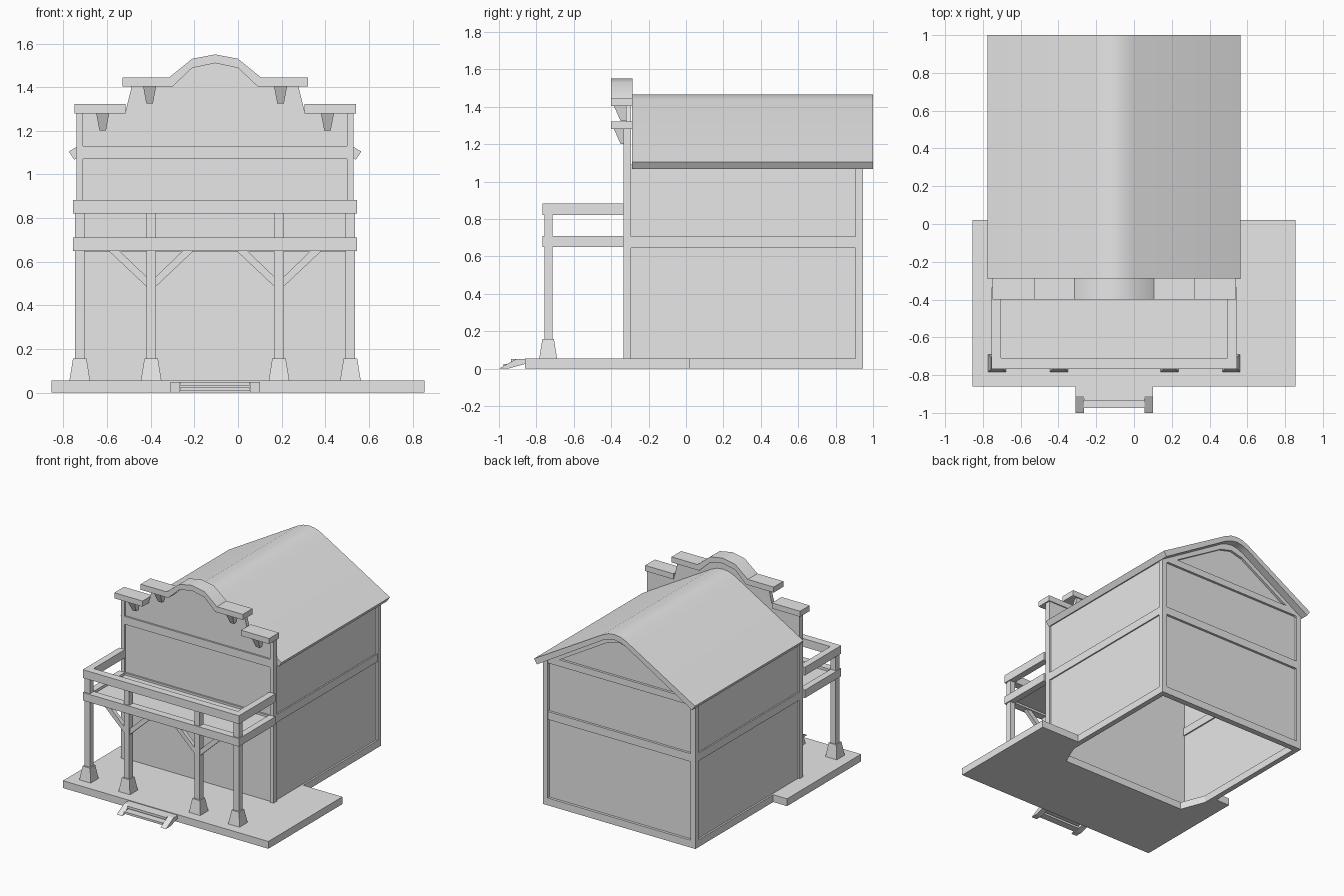
import bpy
import bmesh
from mathutils import Vector

if "Cube" in bpy.data.objects:
    bpy.data.objects.remove(bpy.data.objects["Cube"])

CX = -0.105            # centre line of the house
FLOOR = 0.055          # top of the porch platform

grey = bpy.data.materials.new("plain_grey")
grey.use_nodes = True
grey.diffuse_color = (0.8, 0.8, 0.8, 1)
grey.node_tree.nodes["Principled BSDF"].inputs["Base Color"].default_value = (0.8, 0.8, 0.8, 1)


def finish(name, bm, smooth=False):
    bmesh.ops.recalc_face_normals(bm, faces=bm.faces)
    mesh = bpy.data.meshes.new(name)
    bm.to_mesh(mesh)
    bm.free()
    mesh.materials.append(grey)
    obj = bpy.data.objects.new(name, mesh)
    bpy.context.collection.objects.link(obj)
    if smooth:
        bpy.ops.object.select_all(action='DESELECT')
        obj.select_set(True)
        bpy.context.view_layer.objects.active = obj
        bpy.ops.object.shade_smooth_by_angle(angle=0.6)
    return obj


def prism(name, outline, axis, start, end, smooth=False):
    """Extrude a 2D outline along x, y or z; x is measured from the centre line."""
    def place(a, b, depth):
        p = {'x': (depth, a, b), 'y': (a, depth, b), 'z': (a, b, depth)}[axis]
        return Vector(p) + Vector((CX, 0, 0))
    bm = bmesh.new()
    face = bm.faces.new([bm.verts.new(place(a, b, start)) for a, b in outline])
    ext = bmesh.ops.extrude_face_region(bm, geom=[face])
    shift = place(0, 0, end) - place(0, 0, start)
    bmesh.ops.translate(bm, vec=shift,
                        verts=[v for v in ext['geom'] if isinstance(v, bmesh.types.BMVert)])
    return finish(name, bm, smooth)


def box(name, x, y, z):
    return prism(name, [(x[0], y[0]), (x[1], y[0]), (x[1], y[1]), (x[0], y[1])], 'z', *z)


def mirrored(half):
    """Complete an outline that runs from the right end towards the centre."""
    return half + [(-x, z) for x, z in reversed(half) if x]


def taper(name, x, y, z, bottom, top):
    """Four-sided block whose two ends differ in size; x, y are centre points per end."""
    bm = bmesh.new()
    rings = []
    for h, (w, d), yc in ((z[0], bottom, y[0]), (z[1], top, y[1])):
        rings.append([bm.verts.new((CX + x + sx * w / 2, yc + sy * d / 2, h))
                      for sx, sy in ((-1, -1), (1, -1), (1, 1), (-1, 1))])
    bm.faces.new(rings[0])
    bm.faces.new(rings[1])
    for i in range(4):
        j = (i + 1) % 4
        bm.faces.new((rings[0][i], rings[0][j], rings[1][j], rings[1][i]))
    return finish(name, bm)


SIDES = ((1, "left"), (-1, "right"))


def span(s, a, b):
    return (min(s * a, s * b), max(s * a, s * b))


# Porch platform, notched where it meets the open underside of the house
platform = [(-0.855, -0.86), (0.855, -0.86), (0.855, 0.02), (0.53, 0.02), (0.42, -0.24),
            (-0.63, -0.24), (-0.73, 0.02), (-0.855, 0.02)]
prism("porch_platform", [(x - CX, y) for x, y in platform], 'z', 0, FLOOR)

# Front steps
stringer = [(-1.0, 0), (-0.91, 0.05), (-0.86, 0.05), (-0.86, 0.025), (-0.95, 0)]
for s, side in SIDES:
    prism(side + "_step_stringer", stringer, 'x', *span(s, 0.16, 0.205))
box("lower_tread", (-0.16, 0.16), (-0.975, -0.92), (0.008, 0.024))
box("upper_tread", (-0.16, 0.16), (-0.935, -0.86), (0.032, 0.05))

# House walls: thin panels framed by posts and beams
for s, side in SIDES:
    box(side + "_wall", span(s, 0.605, 0.622), (-0.31, 0.92), (0, 1.09))
    box(side + "_sill", span(s, 0.595, 0.635), (-0.295, 0.945), (0, FLOOR))
    box(side + "_floor_beam", span(s, 0.595, 0.632), (-0.295, 0.905), (0.645, 0.705))
    box(side + "_back_post", span(s, 0.595, 0.635), (0.905, 0.945), (0, 1.09))
    box(side + "_front_post", span(s, 0.605, 0.635), (-0.335, -0.295), (0, 1.28))
gable = mirrored([(0.61, 0), (0.61, 1.095), (0.1, 1.40)])
prism("back_wall", gable, 'y', 0.908, 0.925)
box("back_sill", (-0.6, 0.6), (0.9, 0.945), (0, FLOOR))
for name, z in (("back_floor_beam", (0.645, 0.705)), ("back_tie_beam", (1.07, 1.12))):
    box(name, (-0.6, 0.6), (0.9, 0.943), z)

# Roof: one bent slab with a rounded ridge, and rafters under the back gable
top = [(0.67, 1.105), (0.1, 1.437), (0.05, 1.458), (0, 1.465)]
under = [(0.645, 1.068), (0.1, 1.395), (0.05, 1.416), (0, 1.424)]
prism("roof", mirrored(top) + mirrored(under)[::-1], 'y', -0.29, 1.0, True)
for s, side in SIDES:
    rafter = [(0.625, 1.085), (0, 1.43), (0, 1.375), (0.625, 1.03)]
    rafter = [(0.625, 1.085), (0.1, 1.40), (0, 1.43), (0, 1.38), (0.1, 1.355), (0.625, 1.045)]
    prism(side + "_back_rafter", [(s * x, z) for x, z in rafter], 'y', 0.905, 0.943)

# Stepped false front with an arched crown
facade = mirrored([(0.63, 0), (0.63, 1.29), (0.41, 1.29), (0.38, 1.41), (0.2, 1.41),
                   (0.105, 1.495), (0, 1.515)])
prism("false_front", facade, 'y', -0.322, -0.293)
box("facade_upper_band", (-0.61, 0.61), (-0.335, -0.3), (1.07, 1.13))
box("facade_floor_band", (-0.61, 0.61), (-0.335, -0.3), (0.645, 0.705))
crown_top = [(0.425, 1.445), (0.21, 1.445), (0.105, 1.53), (0, 1.55)]
crown_under = [(0.425, 1.403), (0.195, 1.403), (0.105, 1.488), (0, 1.51)]
prism("arched_cornice", mirrored(crown_top) + mirrored(crown_under)[::-1],
      'y', -0.40, -0.285, True)
for s, side in SIDES:
    box(side + "_cornice", span(s, 0.41, 0.645), (-0.40, -0.285), (1.28, 1.322))
    # Corbels under the cornices
    for name, x, z in (("outer", 0.515, 1.282), ("inner", 0.3, 1.405)):
        taper(f"{side}_{name}_corbel", s * x, (-0.335, -0.352), (z - 0.08, z),
              (0.03, 0.03), (0.06, 0.068))

# Porch posts, footings and braces
for s, side in SIDES:
    for name, x in (("outer", 0.62), ("inner", 0.293)):
        box(f"{side}_{name}_porch_post", (s * x - 0.022, s * x + 0.022),
            (-0.757, -0.713), (0.1, 0.83))
        taper(f"{side}_{name}_footing", s * x, (-0.737, -0.737), (FLOOR - 0.01, 0.157),
              (0.098, 0.098), (0.062, 0.062))
    for d in (1, -1):
        brace = [(0.02, 0.485), (0.2, 0.655), (0.15, 0.655), (0.02, 0.53)]
        prism(f"{side}_brace_{'out' if d == s else 'in'}",
              [(s * 0.293 + d * x, z) for x, z in brace], 'y', -0.75, -0.72)

# Balcony deck with lower beams and handrails on three sides
box("balcony_deck", (-0.61, 0.61), (-0.72, -0.32), (0.665, 0.69))
for level, z in (("lower_beam", (0.65, 0.71)), ("handrail", (0.82, 0.882))):
    box("front_" + level, (-0.65, 0.65), (-0.767, -0.71), z)
    for s, side in SIDES:
        box(f"{side}_{level}", span(s, 0.6, 0.65), (-0.71, -0.335), z)
